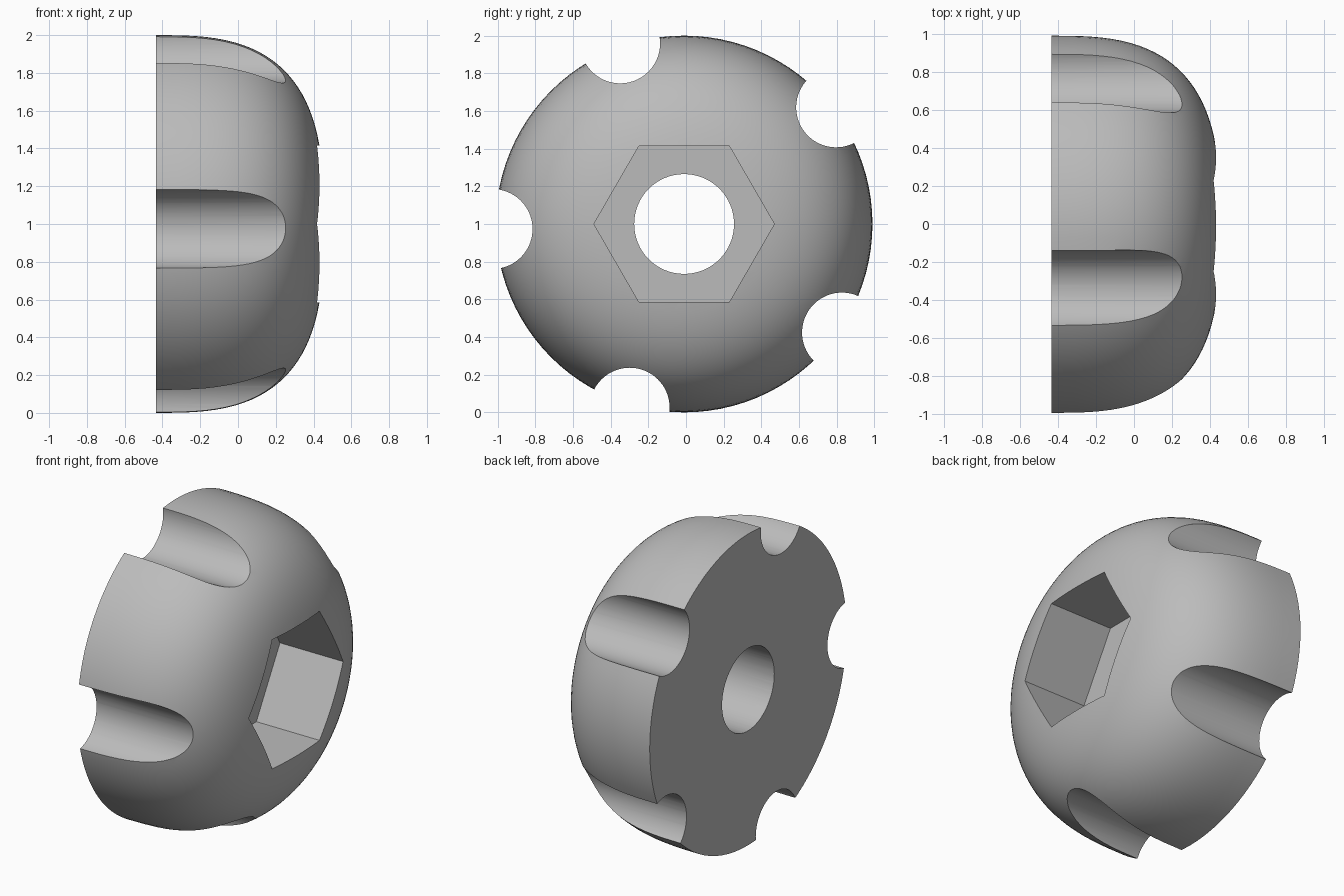
import bpy, bmesh, math
from mathutils import Matrix

cube = bpy.data.objects.get("Cube")
if cube:
    bpy.data.objects.remove(cube, do_unlink=True)

CY, CZ = -0.01, 1.0      # axis of the knob, running along x
BACK, DEPTH = -0.435, 0.89
POWER = 2.93

gray = bpy.data.materials.new("plain gray")
gray.use_nodes = True
colour = (0.5, 0.5, 0.5, 1)
gray.diffuse_color = colour
gray.node_tree.nodes["Principled BSDF"].inputs["Base Color"].default_value = colour


def add_object(name, bm):
    bmesh.ops.recalc_face_normals(bm, faces=bm.faces)
    mesh = bpy.data.meshes.new(name)
    bm.to_mesh(mesh)
    bm.free()
    mesh.materials.append(gray)
    obj = bpy.data.objects.new(name, mesh)
    bpy.context.collection.objects.link(obj)
    return obj


def x_prism(name, sides, radius, x0, x1, y, z, spin=0):
    """Prism along x, first corner pointing along +y before spinning."""
    bm = bmesh.new()
    ring = [bm.verts.new((x0, y + radius * math.cos(spin + math.tau * i / sides),
                          z + radius * math.sin(spin + math.tau * i / sides)))
            for i in range(sides)]
    face = bm.faces.new(ring)
    grown = bmesh.ops.extrude_face_region(bm, geom=[face])["geom"]
    verts = [v for v in grown if isinstance(v, bmesh.types.BMVert)]
    bmesh.ops.translate(bm, verts=verts, vec=(x1 - x0, 0, 0))
    return add_object(name, bm)


# Domed body: a rounded profile spun about the x axis
bm = bmesh.new()
steps = 28
path = [bm.verts.new((BACK, CY, CZ))]
for i in range(steps + 1):
    a = math.pi / 2 * i / steps
    x = BACK + DEPTH * math.sin(a) ** (2 / POWER)
    r = max(math.cos(a), 0) ** (2 / POWER) if i < steps else 0
    path.append(bm.verts.new((x, CY, CZ + r)))
edges = [bm.edges.new(pair) for pair in zip(path, path[1:])]
bmesh.ops.spin(bm, geom=path + edges, cent=(0, CY, CZ), axis=(1, 0, 0),
               angle=math.tau, steps=96, use_merge=True)
bmesh.ops.remove_doubles(bm, verts=bm.verts, dist=0.0005)
bmesh.ops.dissolve_degenerate(bm, edges=bm.edges, dist=0.0001)
body = add_object("knob_body", bm)

# Cutters: hexagonal nut pocket, bolt hole and five finger grooves
cutters = [x_prism("nut_pocket_cutter", 6, 0.479, -0.03, 1, CY, CZ),
           x_prism("bolt_hole_cutter", 64, 0.265, -1, 1, CY, CZ)]
for i in range(5):
    a = math.radians(181.5 + 72 * i)
    cutters.append(x_prism("groove_cutter", 64, 0.212, -1, 1,
                           CY + 1.017 * math.cos(a), CZ + 1.017 * math.sin(a), a))

bpy.ops.object.select_all(action="DESELECT")
body.select_set(True)
bpy.context.view_layer.objects.active = body
for cutter in cutters:
    cutter.hide_render = True
    mod = body.modifiers.new("cut", "BOOLEAN")
    mod.operation = "DIFFERENCE"
    mod.solver = "EXACT"
    mod.object = cutter
    bpy.ops.object.modifier_apply(modifier=mod.name)
    bpy.data.objects.remove(cutter, do_unlink=True)

bpy.ops.object.shade_smooth_by_angle(angle=math.radians(30))
